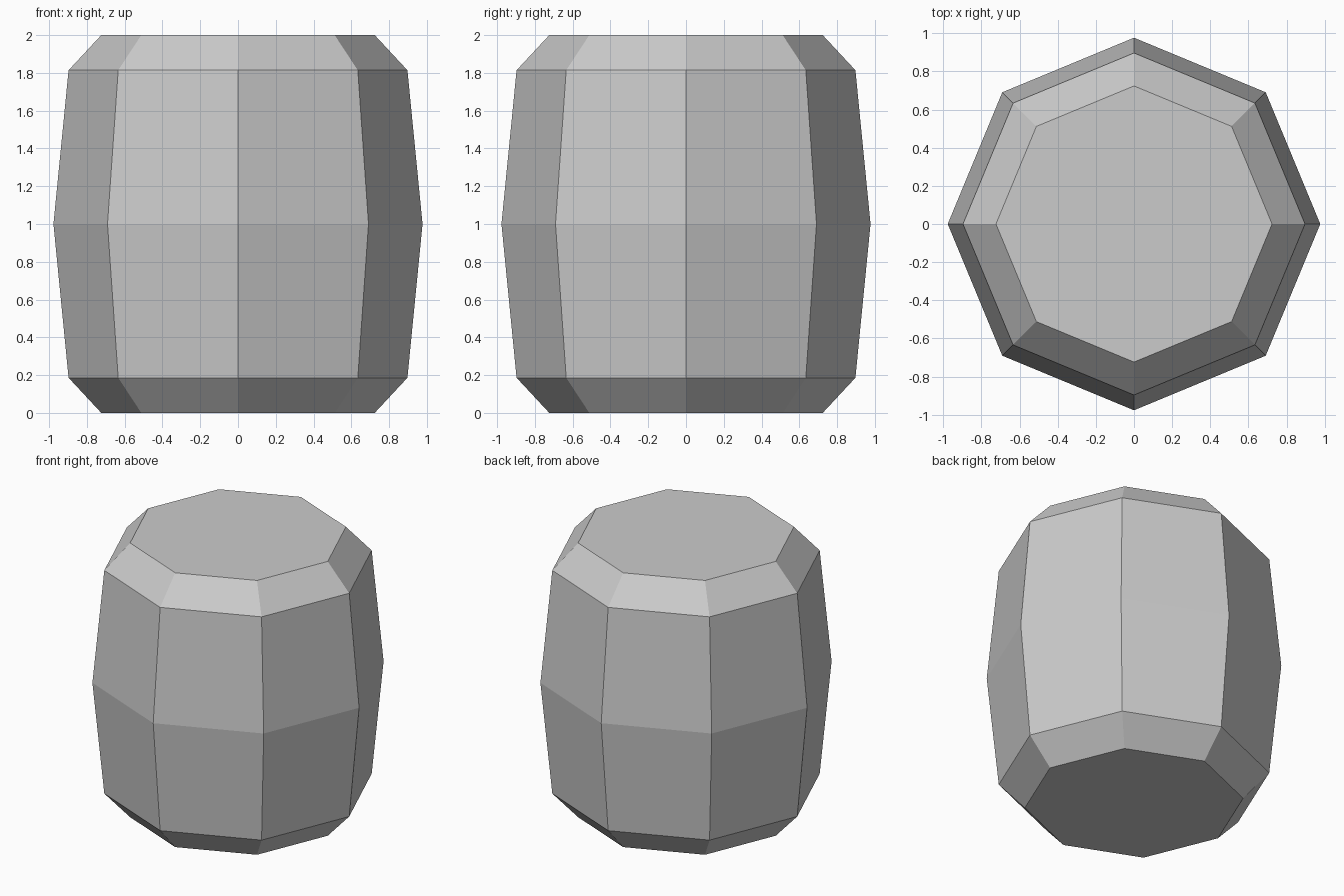
import bpy
import bmesh
from math import cos, sin, pi

cube = bpy.data.objects.get("Cube")
if cube:
    bpy.data.objects.remove(cube, do_unlink=True)

# Plain grey material
grey = bpy.data.materials.new("plain grey")
grey.use_nodes = True
colour = (0.6, 0.6, 0.6, 1)
grey.diffuse_color = colour
grey.node_tree.nodes["Principled BSDF"].inputs["Base Color"].default_value = colour

# Barrel body: eight-sided rings stacked from bottom to top
SIDES = 8
lower = [(0.724, 0), (0.897, 0.186)]
profile = lower + [(0.977, 1)] + [(r, 2 - z) for r, z in reversed(lower)]

bm = bmesh.new()
rings = [[bm.verts.new((r * cos(2 * pi * i / SIDES), r * sin(2 * pi * i / SIDES), z))
          for i in range(SIDES)] for r, z in profile]
for low, high in zip(rings, rings[1:]):
    for i in range(SIDES):
        j = (i + 1) % SIDES
        bm.faces.new((low[i], low[j], high[j], high[i]))

# Flat end caps
bm.faces.new(reversed(rings[0]))
bm.faces.new(rings[-1])

mesh = bpy.data.meshes.new("barrel")
bm.to_mesh(mesh)
bm.free()
mesh.materials.append(grey)
barrel = bpy.data.objects.new("barrel", mesh)
bpy.context.collection.objects.link(barrel)
